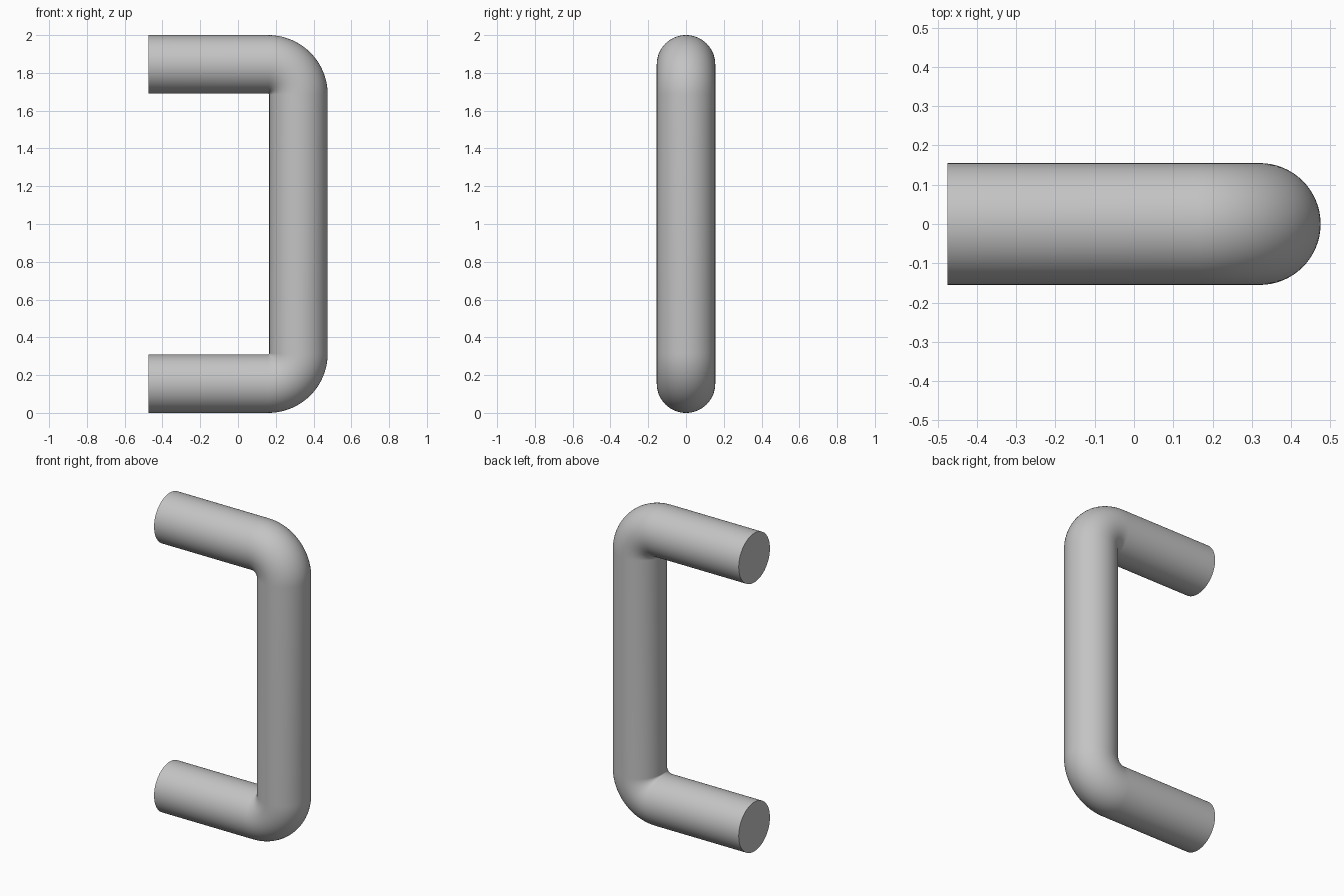
import bpy, bmesh
from math import sin, cos, pi
from mathutils import Vector

cube = bpy.data.objects.get("Cube")
if cube:
    bpy.data.objects.remove(cube, do_unlink=True)

TUBE = 0.155      # bar radius
BEND = 0.16       # centreline radius of each elbow
END_X = 0.475     # half of the overall depth
SIDES, STEPS = 64, 20

# Metal colour
metal = bpy.data.materials.new("grey_metal")
metal.use_nodes = True
grey = (0.55, 0.55, 0.55, 1)
metal.diffuse_color = grey
metal.node_tree.nodes["Principled BSDF"].inputs["Base Color"].default_value = grey

# Centreline: lower arm, lower elbow, grip, upper elbow, upper arm
bend_x = END_X - TUBE - BEND
low_z, high_z = TUBE + BEND, 2 - TUBE - BEND
path = [(Vector((-END_X, 0, TUBE)), -pi / 2)]
for centre_z, start in ((low_z, -pi / 2), (high_z, 0)):
    for i in range(STEPS + 1):
        a = start + pi / 2 * i / STEPS
        path.append((Vector((bend_x + BEND * cos(a), 0, centre_z + BEND * sin(a))), a))
path.append((Vector((-END_X, 0, 2 - TUBE)), pi / 2))

# Sweep a round section along the centreline
bm = bmesh.new()
rings = []
for centre, a in path:
    outward = Vector((cos(a), 0, sin(a)))
    rings.append([bm.verts.new(centre + TUBE * (outward * cos(t) + Vector((0, sin(t), 0))))
                  for t in (2 * pi * k / SIDES for k in range(SIDES))])
for lower, upper in zip(rings, rings[1:]):
    for k in range(SIDES):
        n = (k + 1) % SIDES
        bm.faces.new((lower[k], lower[n], upper[n], upper[k]))

# Flat mounting ends
bm.faces.new(rings[0])
bm.faces.new(rings[-1])
bmesh.ops.recalc_face_normals(bm, faces=bm.faces)

mesh = bpy.data.meshes.new("pull_handle")
bm.to_mesh(mesh)
bm.free()
mesh.materials.append(metal)
handle = bpy.data.objects.new("pull_handle", mesh)
bpy.context.collection.objects.link(handle)

# Smooth bar with sharp end rims
bpy.ops.object.select_all(action="DESELECT")
handle.select_set(True)
bpy.context.view_layer.objects.active = handle
bpy.ops.object.shade_smooth_by_angle(angle=pi / 5)
